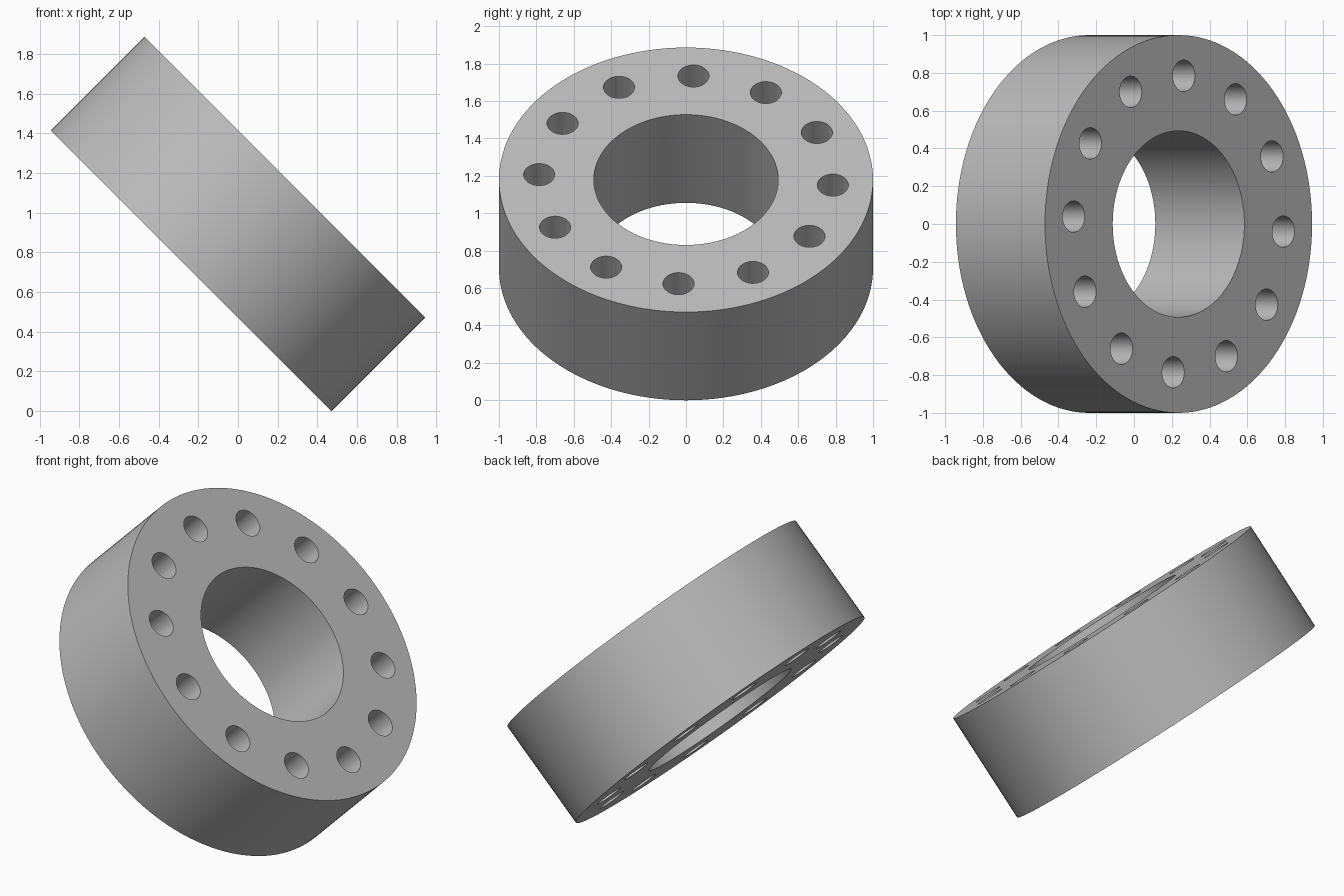
import bpy, bmesh
from math import cos, sin, radians
from mathutils import Matrix, Vector

cube = bpy.data.objects.get("Cube")
if cube:
    bpy.data.objects.remove(cube, do_unlink=True)

OUTER, BORE, DEPTH = 1.0, 0.493, 0.667
HOLE, PITCH, COUNT, OFFSET = 0.083, 0.786, 12, 2.9

grey = bpy.data.materials.new("mid grey")
grey.use_nodes = True
colour = (0.5, 0.5, 0.5, 1)
grey.diffuse_color = colour
grey.node_tree.nodes["Principled BSDF"].inputs["Base Color"].default_value = colour


def cylinders(name, specs):
    """One mesh object holding cylinders given as (x, y, radius, depth, sides)."""
    bm = bmesh.new()
    for x, y, r, depth, sides in specs:
        bmesh.ops.create_cone(bm, cap_ends=True, segments=sides, radius1=r, radius2=r,
                              depth=depth, matrix=Matrix.Translation((x, y, 0)))
    mesh = bpy.data.meshes.new(name)
    bm.to_mesh(mesh)
    bm.free()
    mesh.materials.append(grey)
    obj = bpy.data.objects.new(name, mesh)
    bpy.context.collection.objects.link(obj)
    return obj


# Thick disc
ring = cylinders("drilled_ring", [(0, 0, OUTER, DEPTH, 128)])

# Central bore and circle of through holes
cuts = [(0, 0, BORE, DEPTH * 2, 96)]
for i in range(COUNT):
    a = radians(OFFSET + 360 / COUNT * i)
    cuts.append((-PITCH * cos(a), PITCH * sin(a), HOLE, DEPTH * 2, 48))
cutter = cylinders("hole_cutter", cuts)
cutter.hide_render = True

bpy.ops.object.select_all(action="DESELECT")
bpy.context.view_layer.objects.active = ring
ring.select_set(True)
drill = ring.modifiers.new("drill", "BOOLEAN")
drill.operation = "DIFFERENCE"
drill.solver = "EXACT"
drill.object = cutter
bpy.ops.object.modifier_apply(modifier=drill.name)
bpy.data.objects.remove(cutter, do_unlink=True)
bpy.ops.object.shade_smooth_by_angle(angle=radians(30))

# Tip the ring over by 45 degrees and rest it on the ground
ring.rotation_euler.y = radians(45)
ring.location = Vector((0, 0, (OUTER + DEPTH / 2) * sin(radians(45))))
